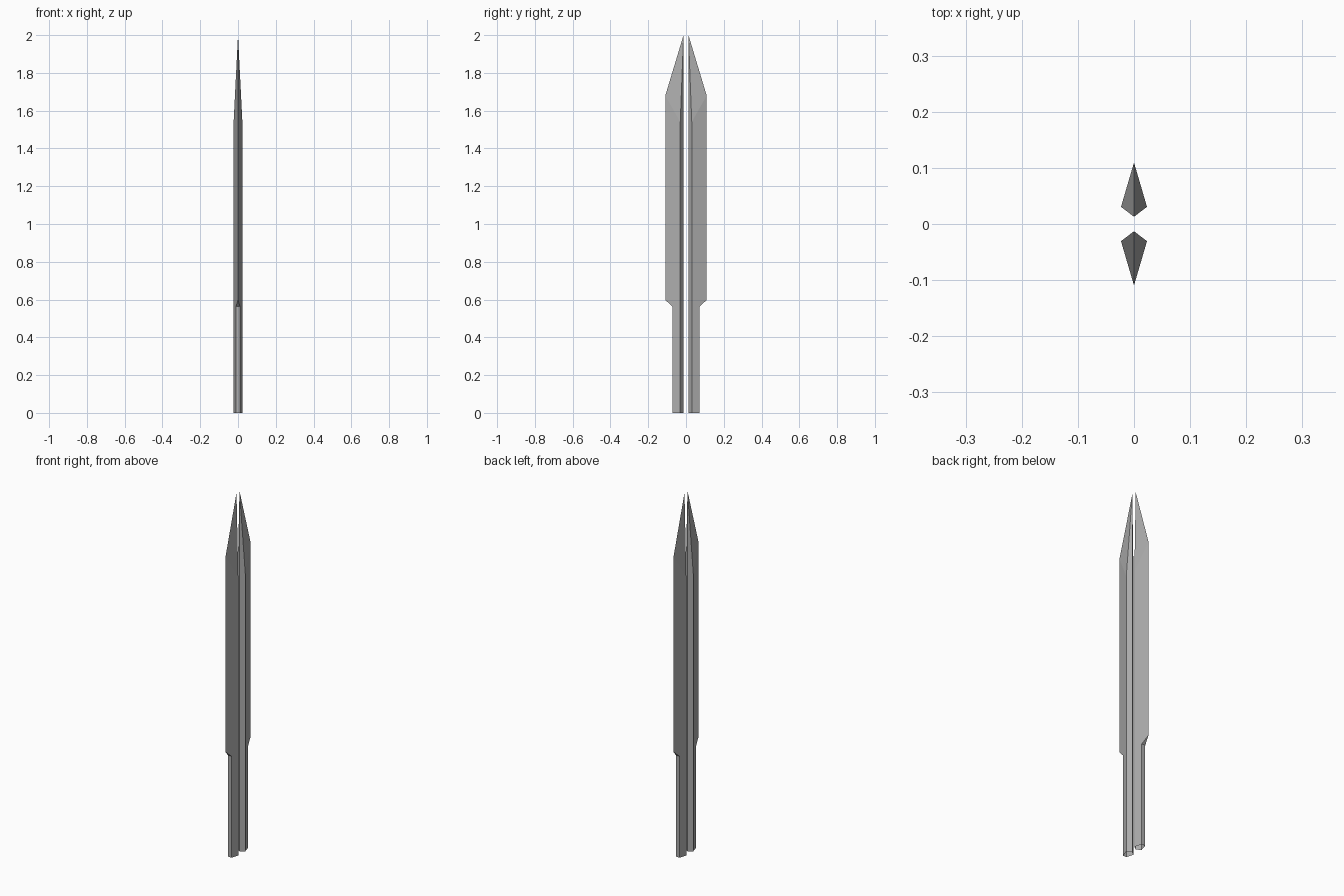
import bpy
import math

if "Cube" in bpy.data.objects:
    bpy.data.objects.remove(bpy.data.objects["Cube"])

# Key dimensions of one blade half
INNER, SIDE_Y, OUTER, GRIP_Y = 0.013, 0.0305, 0.1095, 0.0715
SIDE_X = 0.0232
GRIP_X = SIDE_X * (OUTER - GRIP_Y) / (OUTER - SIDE_Y)

# Right half of one prong: kite-section blade with a truncated grip below
points = {
    "inner_base": (0, INNER, 0),
    "side_base": (SIDE_X, SIDE_Y, 0),
    "grip_base": (GRIP_X, GRIP_Y, 0),
    "back_base": (0, GRIP_Y, 0),
    "grip_top": (GRIP_X, GRIP_Y, 0.562),
    "back_top": (0, GRIP_Y, 0.562),
    "edge_low": (0, OUTER, 0.598),
    "edge_high": (0, OUTER, 1.68),
    "side_top": (SIDE_X, SIDE_Y, 1.54),
    "tip": (0, INNER, 2.0),
}
# The grip is a shell, open at its lower end
faces = [
    "inner_base side_base side_top tip",                             # inner bevel
    "side_base grip_base grip_top edge_low edge_high side_top",      # outer bevel
    "tip side_top edge_high",                                        # point
    "grip_base back_base back_top grip_top",                         # grip back
    "grip_top back_top edge_low",                                    # shoulder
]
index = {name: i for i, name in enumerate(points)}

# Dark steel
steel = bpy.data.materials.new("dark_steel")
steel.diffuse_color = (0.42, 0.42, 0.42, 1)
steel.use_nodes = True
steel.node_tree.nodes["Principled BSDF"].inputs["Base Color"].default_value = steel.diffuse_color


def add_prong(name, turn):
    mesh = bpy.data.meshes.new(name)
    mesh.from_pydata(list(points.values()), [],
                     [[index[n] for n in f.split()] for f in faces])
    mesh.materials.append(steel)
    obj = bpy.data.objects.new(name, mesh)
    bpy.context.collection.objects.link(obj)
    mirror = obj.modifiers.new("Mirror", 'MIRROR')
    mirror.use_axis = (True, False, False)
    mirror.merge_threshold = 0.0005
    obj.rotation_euler.z = turn


# Twin prongs with a narrow gap between them
add_prong("blade_back", 0)
add_prong("blade_front", math.pi)
